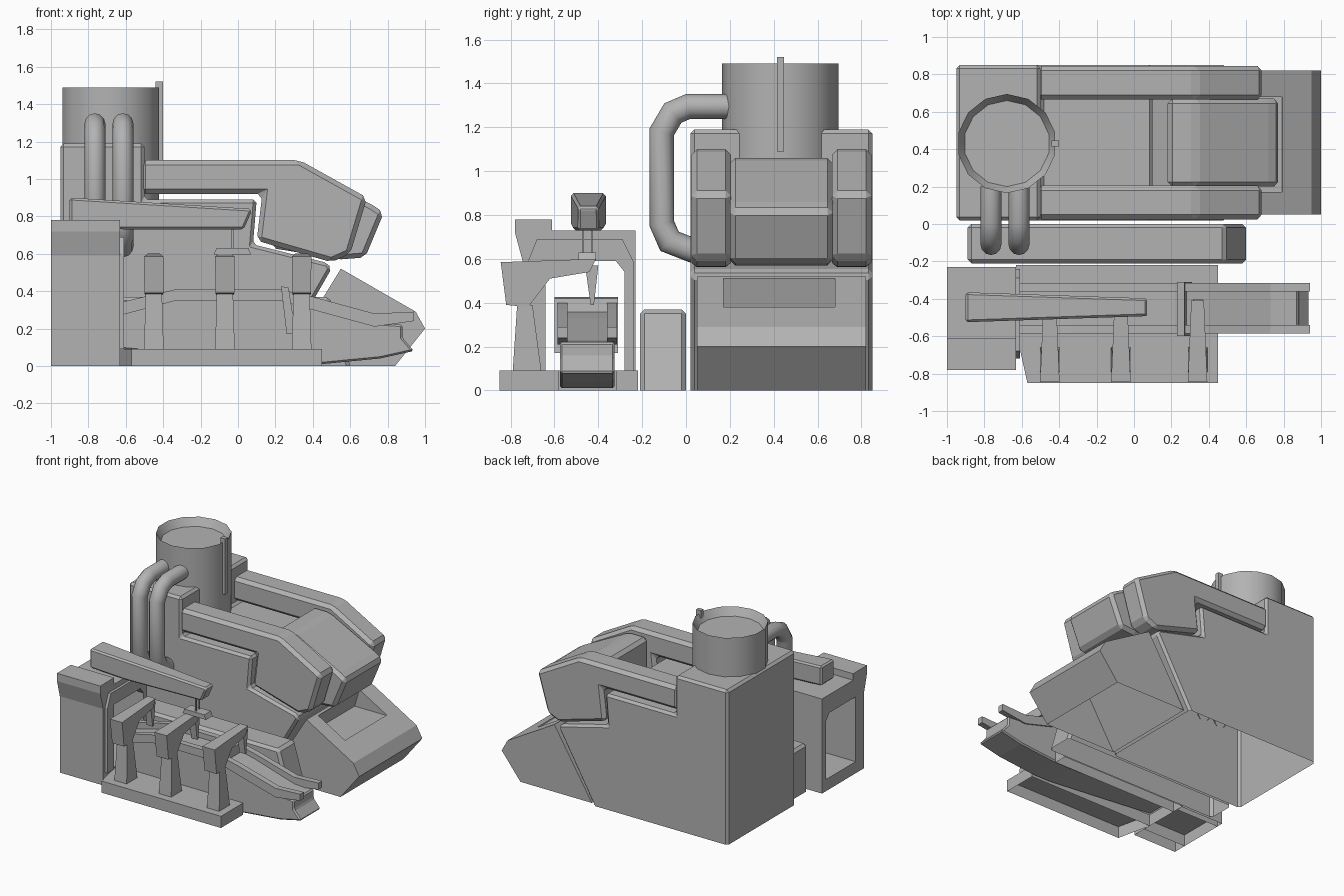
import bpy, bmesh, math
from mathutils import Vector

if "Cube" in bpy.data.objects:
    bpy.data.objects.remove(bpy.data.objects["Cube"])

grey = bpy.data.materials.new("plain_grey")
grey.use_nodes = True
COLOR = (0.45, 0.45, 0.45, 1)
grey.diffuse_color = COLOR
grey.node_tree.nodes["Principled BSDF"].inputs["Base Color"].default_value = COLOR


def activate(ob):
    bpy.ops.object.select_all(action="DESELECT")
    ob.select_set(True)
    bpy.context.view_layer.objects.active = ob


def make(name, bm, bevel=0):
    """Turn a bmesh into an object with an optional chamfer."""
    bmesh.ops.recalc_face_normals(bm, faces=bm.faces)
    mesh = bpy.data.meshes.new(name)
    bm.to_mesh(mesh)
    bm.free()
    mesh.materials.append(grey)
    ob = bpy.data.objects.new(name, mesh)
    bpy.context.collection.objects.link(ob)
    if bevel:
        mod = ob.modifiers.new("chamfer", "BEVEL")
        mod.width = bevel
        mod.segments = 1
        mod.limit_method = "ANGLE"
        mod.angle_limit = math.radians(25)
    return ob


def open_base(ob):
    """Remove the faces that lie on the ground."""
    bm = bmesh.new()
    bm.from_mesh(ob.data)
    floor = [f for f in bm.faces if all(v.co.z < 0.005 for v in f.verts)]
    bmesh.ops.delete(bm, geom=floor, context="FACES")
    bm.to_mesh(ob.data)
    bm.free()


def prism(name, pts, axis, a, b, bevel=0, hollow=False, shape=None):
    """Extrude a side profile along x or y from a to b."""
    bm = bmesh.new()
    place = (lambda p, t: (p[0], t, p[1])) if axis == "y" else (lambda p, t: (t, p[0], p[1]))
    rings = [[bm.verts.new(place(p, t)) for p in pts] for t in (a, b)]
    for ring in rings:
        bm.faces.new(ring)
    for i in range(len(pts)):
        j = (i + 1) % len(pts)
        bm.faces.new((rings[0][i], rings[0][j], rings[1][j], rings[1][i]))
    if shape:
        for v in bm.verts:
            v.co = shape(v.co)
    ob = make(name, bm, bevel)
    if hollow:
        open_base(ob)
    return ob


def box(name, x, y, z, bevel=0, hollow=False):
    pts = [(x[0], z[0]), (x[1], z[0]), (x[1], z[1]), (x[0], z[1])]
    return prism(name, pts, "y", y[0], y[1], bevel, hollow)


# Main housing
prism("housing", [(-.95, 0), (.2, 0), (.5, .52), (.48, .55), (.08, .65), (.1, .89),
                  (-.5, .89), (-.5, 1.19), (-.95, 1.19)], "y", .02, .85, .025, True)

# Side arms and the head held between them
ARM = [(-.52, 1.1), (.33, 1.1), (.69, .9), (.6, .6), (.5, .555), (.1, .67), (.13, .92), (-.52, .92)]
for side, y in (("right", .025), ("left", .665)):
    prism(side + "_arm", ARM, "y", y, y + .18, .025)
prism("head", [(.18, .63), (.18, 1.06), (.33, 1.06), (.72, .86), (.78, .82), (.68, .58),
               (.55, .57)], "y", .2, .67, .025)

# Sloping nose with a pocket cut into its top
nose = prism("nose", [(.23, 0), (.55, .52), (.95, .29), (1, .2), (.84, 0)], "y", .05, .82)
cutter = prism("pocket_cutter", [(.56, .51), (.52, .375), (.79, .375), (.9, .5)], "y", .17, .68)
cutter.hide_render = True
cut = nose.modifiers.new("pocket", "BOOLEAN")
cut.operation = "DIFFERENCE"
cut.object = cutter
activate(nose)
bpy.ops.object.modifier_apply(modifier=cut.name)
bpy.data.objects.remove(cutter)
open_base(nose)

# Round tank with a recessed lid and an upright rod
bm = bmesh.new()
bmesh.ops.create_cone(bm, cap_ends=True, segments=14, radius1=.265, radius2=.265, depth=.64)
lid = [f for f in bm.faces if f.normal.z > .9]
bmesh.ops.inset_region(bm, faces=lid, thickness=.035)
bmesh.ops.translate(bm, verts=lid[0].verts, vec=(0, 0, -.06))
bmesh.ops.translate(bm, verts=bm.verts, vec=(-.68, .43, 1.17))
tank = make("tank", bm)
activate(tank)
bpy.ops.object.shade_smooth_by_angle(angle=math.radians(40))
box("tank_rod", (-.44, -.4), (.415, .447), (1.09, 1.52))

# Two bent pipes
PATH = [(.2, 1.295), (.01, 1.295), (-.06, 1.265), (-.11, 1.18), (-.11, .76), (-.075, .68), (.04, .635)]
for n, x in (("outer", -.765), ("inner", -.615)):
    bm = bmesh.new()
    path = [Vector(p) for p in PATH]
    rings = []
    for i, p in enumerate(path):
        before = (p - path[max(i - 1, 0)]).normalized()
        after = (path[min(i + 1, len(path) - 1)] - p).normalized()
        d = (before + after).normalized()
        stretch = 1 / max(d.dot(after if i == 0 else before), .5)
        ring = []
        for k in range(12):
            a = math.tau * k / 12
            s = math.sin(a) * .056 * stretch
            ring.append(bm.verts.new((x + math.cos(a) * .056, p.x - d.y * s, p.y + d.x * s)))
        rings.append(ring)
    for r, q in zip(rings, rings[1:]):
        for k in range(12):
            m = (k + 1) % 12
            bm.faces.new((r[k], r[m], q[m], q[k]))
    pipe = make(n + "_pipe", bm)
    activate(pipe)
    bpy.ops.object.shade_smooth_by_angle(angle=math.radians(50))

# Low wall beside the housing
prism("low_wall", [(-.89, 0), (.6, 0), (.49, .37), (-.89, .37)], "y", -.21, 0, .02, True)

# Gate tower with a tunnel, an overhanging lip and a collar
prism("gate_tower", [(-.745, 0), (-.745, .59), (-.78, .72), (-.78, .78), (-.61, .78), (-.61, .73),
                     (-.23, .73), (-.23, 0), (-.28, 0), (-.28, .54), (-.32, .59), (-.64, .59),
                     (-.64, 0)], "x", -1, -.63, 0, True)
prism("gate_collar", [(-.72, .09), (-.72, .59), (-.68, .69), (-.29, .69), (-.24, .59), (-.24, .09),
                      (-.28, .09), (-.28, .54), (-.32, .59), (-.64, .59), (-.64, .09)],
      "x", -.64, -.61)
box("gate_sill", (-1, -.63), (-.74, -.23), (0, .09), 0, True)

# Floor plates either side of the conveyor
prism("back_plate", [(-.63, 0), (.45, 0), (.45, .09), (-.63, .09)], "y", -.32, -.22, 0, True)
prism("front_plate", [(-.63, 0), (.45, 0), (.45, .09), (-.63, .09)], "y", -.85, -.58, 0, True,
      lambda c: Vector((c.x + .06, c.y, c.z)) if c.x < 0 and c.y < -.8 else c)

# Conveyor with side rails, a forked mouth and a cross frame
prism("conveyor", [(-.63, .09), (-.63, .29), (-.33, .37), (.22, .37), (.4, .33), (.73, .23), (.88, .22),
                   (.88, .15), (.94, .08), (.76, .04), (.45, .01), (.3, .01)],
      "y", -.575, -.325, .01)
RAIL = [(-.63, .34), (-.33, .41), (.22, .41), (.4, .37), (.73, .28), (.94, .29), (.94, .24),
        (.73, .21), (.4, .3), (.22, .35), (-.33, .35), (-.63, .27)]
for side, y in (("front", -.585), ("back", -.36)):
    prism(side + "_rail", RAIL, "y", y, y + .045)
prism("cross_frame", [(.23, .425), (.27, .42), (.31, .17), (.26, .17)], "y", -.6, -.31)

# Row of posts reaching over the conveyor, each with a claw
HEAD = [(-.72, .38), (-.62, .51), (-.44, .54), (-.41, .6), (-.845, .585), (-.82, .39)]
for i, x in enumerate((-.45, -.07, .34), 1):
    def flare(c, x=x):
        w = 1.05 - .6 * (c.z - .09)
        return Vector((x + (c.x - x) * w, c.y, c.z))

    def narrow(c, x=x):
        return Vector((x + (c.x - x) * (1 - .8 * (c.y + .845)), c.y, c.z))

    prism(f"post_{i}", [(-.79, .09), (-.66, .09), (-.7, .39), (-.77, .39)], "x", x - .05, x + .05, 0, False, flare)
    prism(f"post_head_{i}", HEAD, "x", x - .052, x + .052, 0, False, narrow)
    prism(f"claw_{i}", [(-.46, .57), (-.4, .57), (-.42, .39), (-.435, .39)], "x", x - .025, x + .025)

# Long tapering boom, its hanging rods and hook plate
prism("boom", [(-.9, .75), (-.9, .9), (-.74, .89), (.07, .84), (.07, .82), (.03, .73), (-.6, .73)],
      "y", -.525, -.365, .012, False,
      lambda c: Vector((c.x, -.445 + (c.y + .445) * (1 - .42 * (c.x + .9)), c.z)))
for i, y in enumerate((-.47, -.43), 1):
    box(f"hanger_rod_{i}", (-.035, -.025), (y - .004, y + .004), (.62, .74))
prism("hook_plate", [(-.13, .595), (.07, .595), (.055, .63), (-.115, .63)], "y", -.49, -.41)
